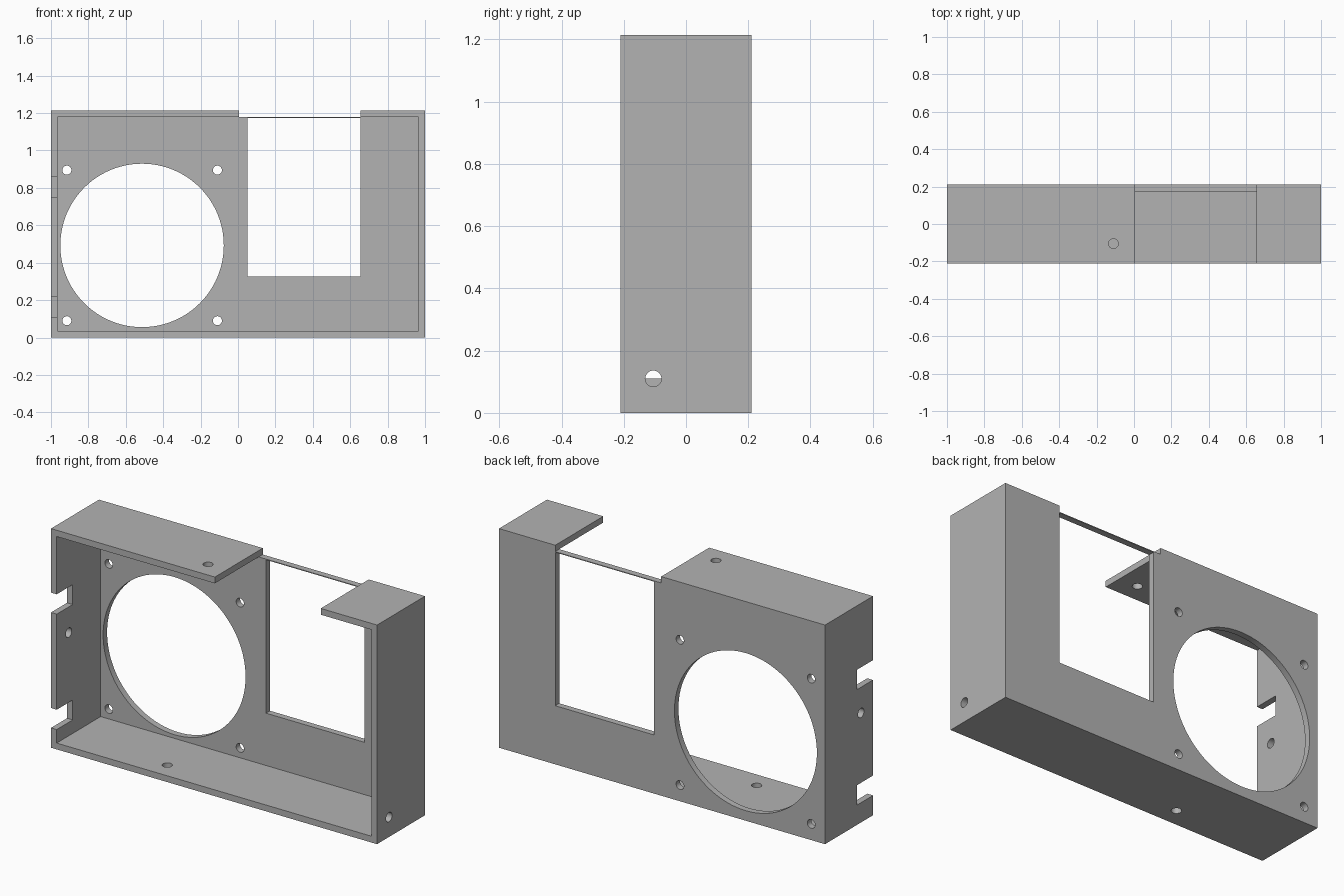
import bpy
import math

if "Cube" in bpy.data.objects:
    bpy.data.objects.remove(bpy.data.objects["Cube"], do_unlink=True)

W, D, H, T = 1.0, 0.21, 1.215, 0.035   # half width, half depth, height, wall
HOLE_Y, HOLE_R = -0.105, 0.026

grey = bpy.data.materials.new("plain grey")
grey.use_nodes = True
colour = (0.45, 0.45, 0.45, 1)
grey.diffuse_color = colour
grey.node_tree.nodes["Principled BSDF"].inputs["Base Color"].default_value = colour


def box(name, x, y, z):
    """Box spanning the given (low, high) ranges."""
    spans = (x, y, z)
    bpy.ops.mesh.primitive_cube_add(size=1, location=[sum(s) / 2 for s in spans])
    ob = bpy.context.object
    ob.name = name
    ob.scale = [s[1] - s[0] for s in spans]
    bpy.ops.object.transform_apply(location=True, rotation=True, scale=True)
    return ob


def rod(name, centre, radius, axis, length=0.2, sides=32):
    """Cylinder along the named axis."""
    turn = {"x": (0, math.pi / 2, 0), "y": (math.pi / 2, 0, 0), "z": (0, 0, 0)}[axis]
    bpy.ops.mesh.primitive_cylinder_add(vertices=sides, radius=radius, depth=length,
                                        location=centre, rotation=turn)
    ob = bpy.context.object
    ob.name = name
    bpy.ops.object.transform_apply(location=True, rotation=True, scale=True)
    return ob


# Outer block of the tray, open at the front
housing = box("housing", (-W, W), (-D, D), (0, H))
housing.data.materials.clear()
housing.data.materials.append(grey)

cutters = [
    box("cavity_cutter", (T - W, W - T), (-1, D - T), (T, H - T)),
    # Gap in the top wall and window in the back, leaving a thin strip between
    box("top_gap_cutter", (0.005, 0.655), (-1, 1), (H - T - 0.0005, 2)),
    box("window_cutter", (0.05, 0.655), (0, 1), (0.325, H - T - 0.005)),
    # Large round opening in the back
    rod("fan_opening_cutter", (-0.513, D, 0.4925), 0.437, "y", sides=96),
    # Single holes through the top, floor and both side walls
    rod("top_hole_cutter", (-0.11, HOLE_Y, H), HOLE_R, "z"),
    rod("floor_hole_cutter", (-0.36, HOLE_Y, 0), HOLE_R, "z"),
    rod("left_hole_cutter", (W, HOLE_Y, 0.11), HOLE_R, "x"),
    rod("right_hole_cutter", (-W, HOLE_Y, H / 2), HOLE_R, "x"),
]
# Four screw holes around the round opening
for x in (-0.915, -0.11):
    for z in (0.09, 0.895):
        cutters.append(rod("screw_hole_cutter", (x, D, z), 0.024, "y", length=0.15))
# Two slots in the front edge of the right wall
for z in (0.11, 0.75):
    cutters.append(box("slot_cutter", (-1.2, -0.9), (-1, -0.07), (z, z + 0.11)))

# Cut everything out, then discard the cutters
bpy.ops.object.select_all(action="DESELECT")
bpy.context.view_layer.objects.active = housing
housing.select_set(True)
for cutter in cutters:
    cutter.hide_render = True
    mod = housing.modifiers.new("cut", "BOOLEAN")
    mod.operation = "DIFFERENCE"
    mod.solver = "EXACT"
    mod.object = cutter
    bpy.ops.object.modifier_apply(modifier=mod.name)
for cutter in cutters:
    bpy.data.objects.remove(cutter, do_unlink=True)

bpy.ops.object.shade_smooth_by_angle(angle=math.radians(30))
